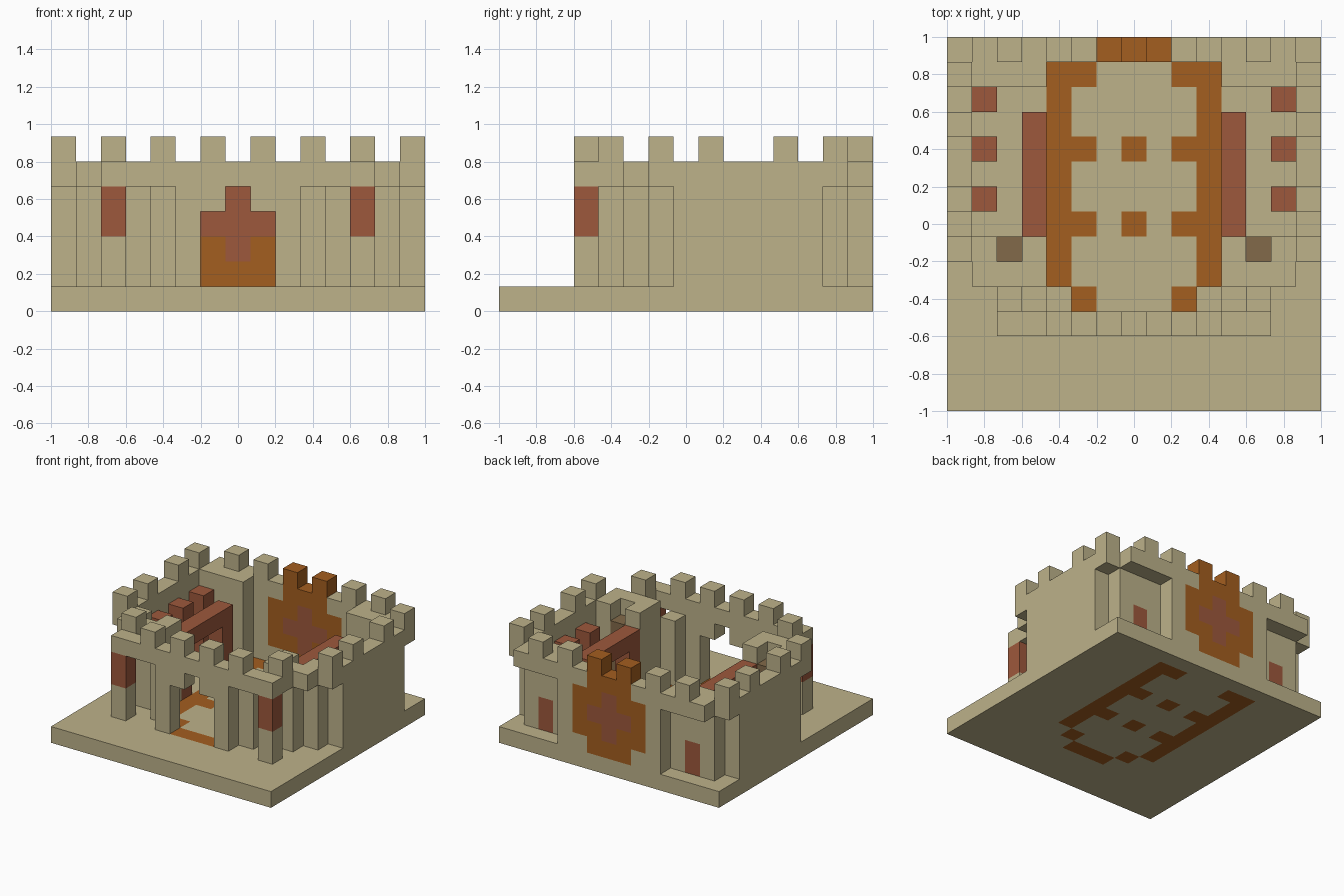
import bpy
import bmesh
from mathutils import Vector

cube = bpy.data.objects.get("Cube")
if cube:
    bpy.data.objects.remove(cube)

N = 15            # blocks along each side
U = 2 / N         # size of one block


def make_material(name, rgb):
    m = bpy.data.materials.new(name)
    m.use_nodes = True
    m.diffuse_color = (*rgb, 1)
    m.node_tree.nodes["Principled BSDF"].inputs["Base Color"].default_value = (*rgb, 1)
    return m


MATS = [make_material("sandstone", (0.508, 0.445, 0.254)),
        make_material("orange_cloth", (0.371, 0.112, 0.014)),
        make_material("red_brick", (0.337, 0.098, 0.045)),
        make_material("brown_wood", (0.223, 0.144, 0.067))]
STONE, ORANGE, RED, WOOD = range(4)


def cells(xs, ys, zs):
    """All blocks in the inclusive ranges."""
    span = [range(a[0], a[-1] + 1) for a in (xs, ys, zs)]
    return {(i, j, k) for i in span[0] for j in span[1] for k in span[2]}


def build(name, blocks, rule=STONE):
    """One mesh from a set of blocks, skipping faces between neighbours."""
    bm = bmesh.new()
    for c in blocks:
        for axis in range(3):
            for side in (0, 1):
                n = list(c)
                n[axis] += 2 * side - 1
                if tuple(n) in blocks:
                    continue
                b, d = (axis + 1) % 3, (axis + 2) % 3
                corners = []
                for p, q in ((0, 0), (1, 0), (1, 1), (0, 1)):
                    v = Vector(c)
                    v[axis] += side
                    v[b] += p
                    v[d] += q
                    corners.append(bm.verts.new(v * U - Vector((1, 1, 0))))
                if not side:
                    corners.reverse()
                face = bm.faces.new(corners)
                face.material_index = rule(*c) if callable(rule) else rule
    bmesh.ops.remove_doubles(bm, verts=bm.verts, dist=U / 100)
    # merge flat areas of one colour
    bmesh.ops.dissolve_limit(bm, angle_limit=0.01, verts=bm.verts,
                             edges=bm.edges, delimit={'MATERIAL'})
    mesh = bpy.data.meshes.new(name)
    bm.to_mesh(mesh)
    bm.free()
    for m in MATS:
        mesh.materials.append(m)
    obj = bpy.data.objects.new(name, mesh)
    bpy.context.collection.objects.link(obj)
    return obj


def build_pair(name, blocks, rule=STONE):
    """The part on the left (+x) and its mirror on the right."""
    build("left_" + name, blocks, rule)
    flip = {(N - 1 - i, j, k) for i, j, k in blocks}
    build("right_" + name, flip,
          (lambda i, j, k: rule(N - 1 - i, j, k)) if callable(rule) else rule)


# Base slab with the courtyard emblem running through it
def floor_colour(i, j, k):
    s = abs(i - 7)
    emblem = (s == 3 and 5 <= j <= 13
              or s == 2 and j in (4, 7, 10, 13)
              or s == 0 and j in (7, 10)
              or s <= 1 and j == 3)
    return ORANGE if emblem else STONE


build("base", cells((0, 14), (0, 14), (0,)), floor_colour)


# Back wall with the banner
def banner_colour(i, j, k):
    s, h = abs(i - 7), abs(k - 3)
    if s + h <= 1:
        return RED
    if s <= 1 or s == 2 and h <= 1:
        return ORANGE
    return STONE


back = cells((4, 10), (14,), (1, 5))
for i in range(4, 11, 2):
    back |= cells((i,), (14,), (6,))
build("back_wall", back, banner_colour)

# Back alcoves: recessed wall with a door below an overhanging roof
alcove = cells((11, 13), (13,), (1, 5)) | cells((11, 13), (14,), (5,))
alcove |= cells((14,), (13,), (5, 6)) | cells((12,), (14,), (6,))
build_pair("back_alcove", alcove,
           lambda i, j, k: RED if i == 12 and j == 13 and k <= 2 else STONE)

# Side walls with battlements
side = cells((14,), (7, 12), (1, 5)) | cells((14,), (6,), (5,))
for j in (6, 8, 11):
    side |= cells((14,), (j,), (6,))
build_pair("side_wall", side)

# Stepped front corner walls and the roof that overhangs them
corner = cells((10,), (4,), (1, 4)) | cells((11, 12), (5,), (1, 4))
corner |= cells((13,), (6,), (1, 4))
corner |= cells((11, 13), (5,), (5,)) | cells((13,), (6,), (5,))
corner |= cells((11,), (6,), (1, 5)) | cells((12,), (4,), (5, 6))
build_pair("front_corner", corner)

# Ladder inside each front corner
build_pair("ladder", cells((12,), (6,), (1, 4)), WOOD)

# Gate wall: pillars, notched arch and parapet
gate = cells((3, 11), (3,), (5,)) | cells((5, 9), (3,), (1, 4))
gate -= cells((6, 8), (3,), (1, 3)) | cells((7,), (3,), (4,))
for i in range(4, 11, 2):
    gate |= cells((i,), (3,), (6,))
build("gate_wall", gate)

# Banded front posts
build_pair("front_post", cells((12,), (3,), (1, 5)),
           lambda i, j, k: RED if k in (3, 4) else STONE)

# Courtyard arcade: long beam on two pillars
arcade = cells((11,), (7, 11), (4,))
for j in (7, 11):
    arcade |= cells((11,), (j,), (1, 3))
build_pair("arcade", arcade, RED)

# Buttresses against the inside of the side walls
buttresses = set()
for j in (8, 10, 12):
    buttresses |= cells((13,), (j,), (1, 4))
build_pair("buttresses", buttresses, RED)
